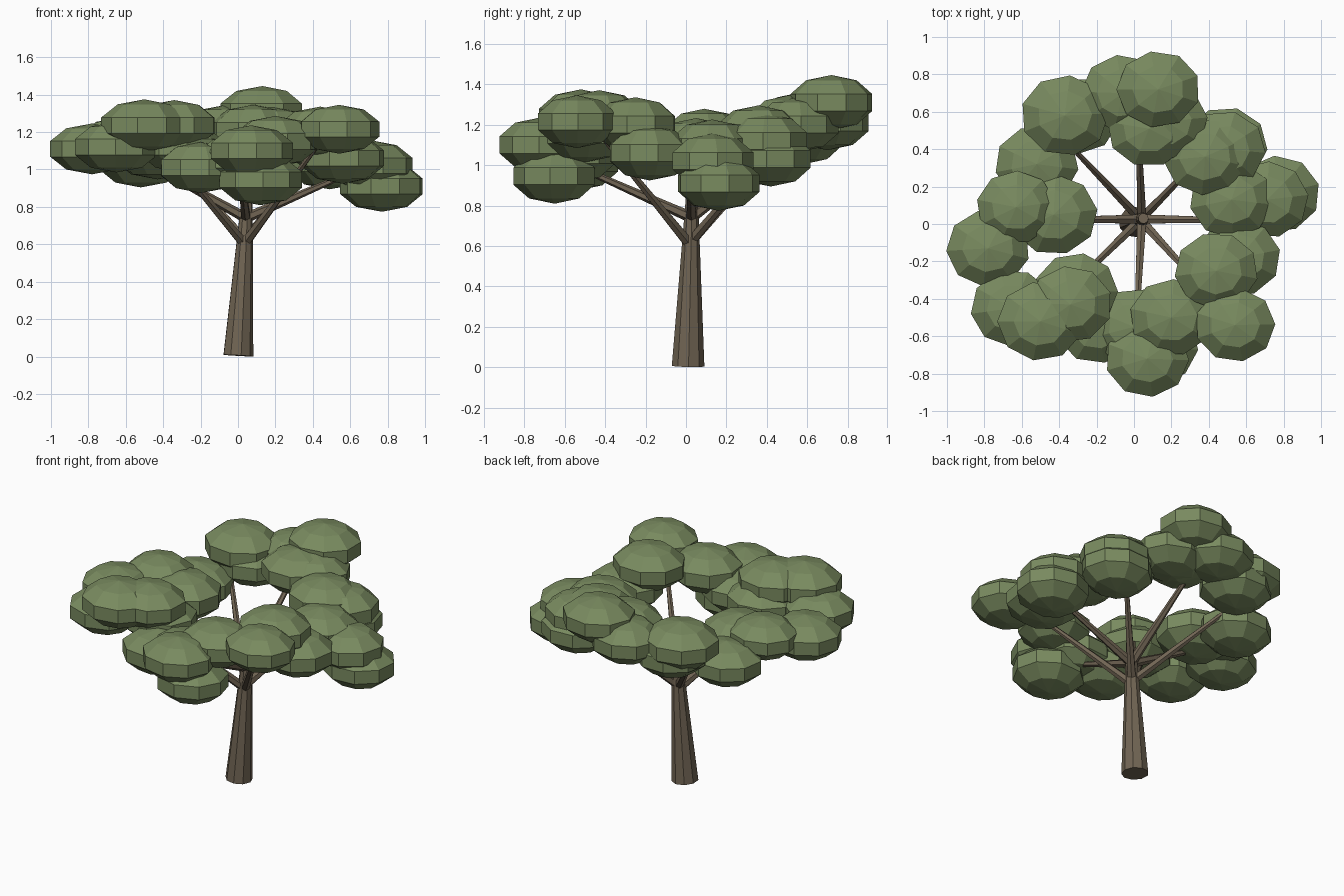
import bpy, math, random
from mathutils import Vector

random.seed(4)

def material(name, color):
    m = bpy.data.materials.new(name)
    m.diffuse_color = (*color, 1)
    return m

bark = material("bark", (0.165, 0.13, 0.088))
leaf = material("leaf", (0.19, 0.255, 0.115))

def limb(name, a, b, r1, r2, sides):
    """Tapered straight limb from a to b."""
    a, b = Vector(a), Vector(b)
    d = b - a
    bpy.ops.mesh.primitive_cone_add(vertices=sides, radius1=r1, radius2=r2,
                                    depth=d.length, location=(a + b) / 2)
    o = bpy.context.object
    o.name = name
    o.rotation_euler = d.to_track_quat('Z', 'Y').to_euler()
    o.data.materials.append(bark)

def foliage(name, x, y, z, s=1.0):
    """Flattened low-poly leaf clump with an upright middle band."""
    bpy.ops.mesh.primitive_uv_sphere_add(segments=9, ring_count=5, radius=1,
                                         location=(x, y, z))
    o = bpy.context.object
    o.name = name
    # turn the facets first, then flatten along the world axes
    o.rotation_euler = (0, 0, random.uniform(0, math.tau))
    bpy.ops.object.transform_apply(location=False, rotation=True, scale=False)
    o.scale = (0.236 * s, 0.216 * s, 0.136 * s)
    o.data.materials.append(leaf)

# Leaning trunk
base, top = Vector((0, 0.01, 0.005)), Vector((0.05, 0.03, 0.88))
limb("trunk", base, top, 0.082, 0.028, 9)

# Branches: start height on the trunk, end point
branches = [
    (0.74, (0.62, 0.02, 0.99)),
    (0.62, (0.43, 0.43, 1.10)),
    (0.74, (0.02, 0.60, 1.18)),
    (0.62, (-0.40, 0.48, 1.12)),
    (0.74, (-0.60, 0.02, 1.10)),
    (0.60, (-0.40, -0.40, 1.12)),
    (0.74, (0.01, -0.60, 1.02)),
    (0.60, (0.42, -0.40, 1.12)),
]
for i, (h, end) in enumerate(branches):
    limb(f"branch_{i + 1}", base.lerp(top, h / 0.88), end, 0.028, 0.012, 6)

# Leaf clumps in a ring round the open centre
clumps = [
    (0.77, 0.16, 0.91), (0.71, 0.13, 1.02), (0.52, 0.13, 1.09),
    (0.38, 0.36, 1.16), (0.49, 0.42, 1.03), (0.48, 0.40, 1.12),
    (0.13, 0.72, 1.31), (-0.06, 0.70, 1.21), (0.17, 0.55, 1.20), (0.08, 0.51, 1.21),
    (-0.37, 0.58, 1.22, 1.05), (-0.30, 0.58, 1.14), (-0.52, 0.32, 1.04),
    (-0.63, 0.09, 1.15, 0.95), (-0.43, 0.05, 1.09, 1.05), (-0.78, -0.13, 1.11),
    (-0.65, -0.45, 1.12), (-0.50, -0.52, 1.235, 1.03),
    (-0.34, -0.43, 1.235), (-0.31, -0.36, 1.12),
    (-0.20, -0.54, 1.01), (0.00, -0.55, 1.05), (0.12, -0.65, 0.945), (0.07, -0.72, 1.10),
    (0.20, -0.50, 1.15), (0.54, -0.54, 1.215, 0.96),
    (0.44, -0.25, 1.20), (0.56, -0.18, 1.06),
]
for i, c in enumerate(clumps):
    foliage(f"leaf_clump_{i + 1}", *c)
